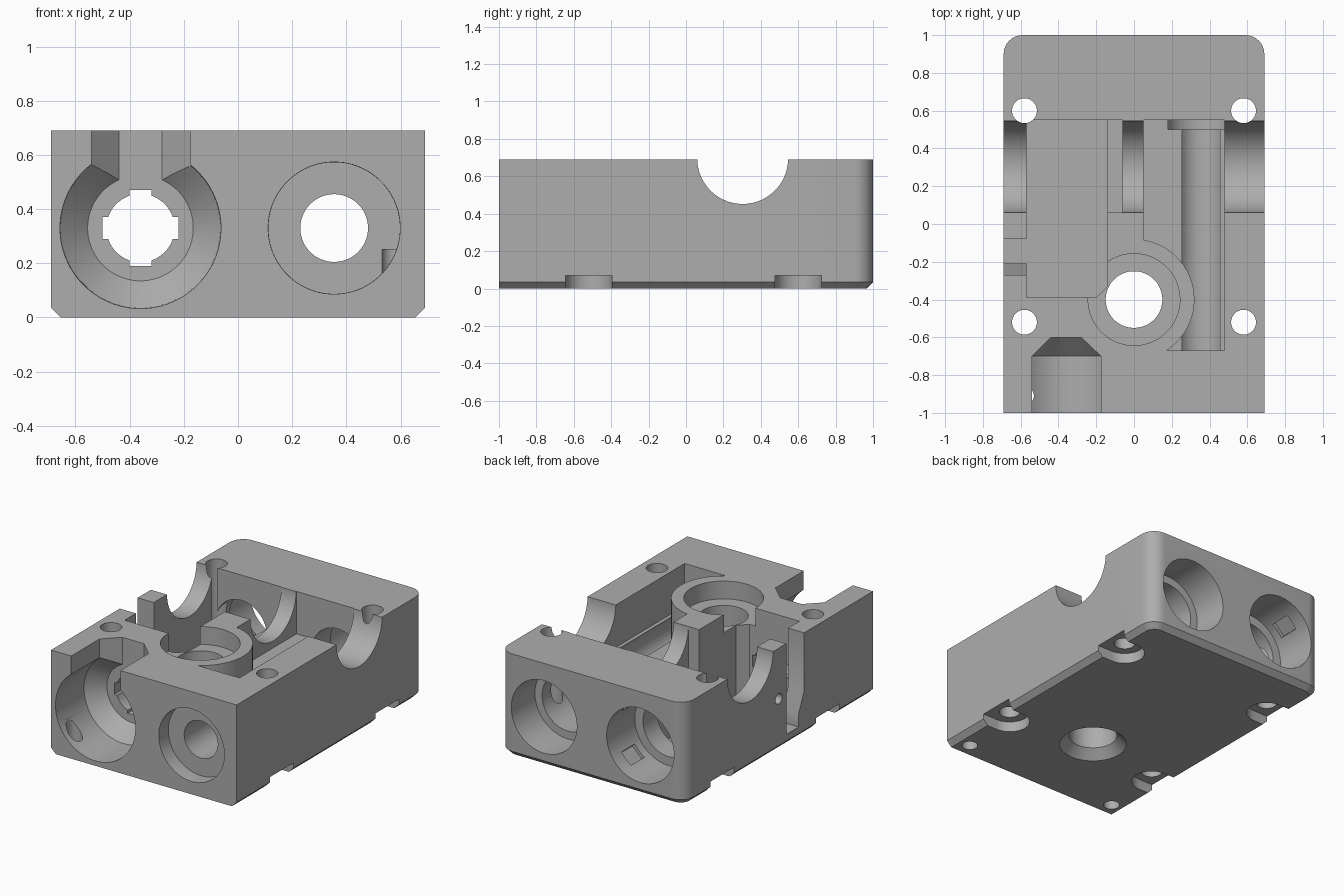
import bpy, bmesh, math
from mathutils import Matrix, Vector

if "Cube" in bpy.data.objects:
    bpy.data.objects.remove(bpy.data.objects["Cube"])

grey = bpy.data.materials.new("plain_grey")
grey.diffuse_color = (0.42, 0.42, 0.42, 1)
grey.use_nodes = True
grey.node_tree.nodes["Principled BSDF"].inputs["Base Color"].default_value = grey.diffuse_color


def loft(name, rings):
    """Closed solid through rings of equal point count."""
    bm = bmesh.new()
    loops = [[bm.verts.new(p) for p in r] for r in rings]
    n = len(loops[0])
    for a, b in zip(loops, loops[1:]):
        for i in range(n):
            bm.faces.new((a[i], a[(i + 1) % n], b[(i + 1) % n], b[i]))
    bm.faces.new(loops[0])
    bm.faces.new(loops[-1])
    bmesh.ops.recalc_face_normals(bm, faces=bm.faces)
    me = bpy.data.meshes.new(name)
    bm.to_mesh(me)
    bm.free()
    ob = bpy.data.objects.new(name, me)
    bpy.context.collection.objects.link(ob)
    return ob


def footprint(inset, z):
    """Plan outline: square front corners, rounded back corners."""
    w, back, r = 0.69 - inset, 1 - inset, 0.1 - inset
    pts = [(-w, -1, z), (w, -1, z)]
    for cx, start in ((w - r, 0), (r - w, 90)):
        for k in range(9):
            a = math.radians(start + k * 90 / 8)
            pts.append((cx + r * math.cos(a), back - r + r * math.sin(a), z))
    return pts


body = loft("housing_body", [footprint(0.035, 0), footprint(0, 0.035), footprint(0, 0.69)])
body.data.materials.append(grey)


def cut(cutter):
    m = body.modifiers.new("cut", 'BOOLEAN')
    m.operation, m.solver, m.object = 'DIFFERENCE', 'EXACT', cutter
    bpy.context.view_layer.objects.active = body
    bpy.ops.object.modifier_apply(modifier=m.name)
    bpy.data.objects.remove(cutter)


def turned(axis, centre, stations, n=64):
    """Cut a turned shape: stations are (position on axis, radius)."""
    rings = []
    for t, r in stations:
        ring = []
        for k in range(n):
            a = 2 * math.pi * (k + 0.5) / n
            u, v = centre[0] + r * math.cos(a), centre[1] + r * math.sin(a)
            ring.append({'x': (t, u, v), 'y': (u, t, v), 'z': (u, v, t)}[axis])
        rings.append(ring)
    cut(loft("cutter", rings))


def prism(points, z0, z1):
    cut(loft("cutter", [[(x, y, z) for x, y in points] for z in (z0, z1)]))


def box(x0, x1, y0, y1, z0, z1):
    prism([(x0, y0), (x1, y0), (x1, y1), (x0, y1)], z0, z1)


TOP = 0.8
LX, RX, BZ = -0.36, 0.355, 0.33   # bore centres

# left pocket, deep, with a clipped corner
prism([(-0.57, -0.39), (-0.2, -0.39), (-0.14, -0.33), (-0.14, 0.55), (-0.57, 0.55)], 0.08, TOP)
# shelf beside the middle web
box(-0.15, -0.06, 0.06, 0.55, 0.405, TOP)

# right pocket, wrapping around the round boss
arc = []
a0, a1 = math.atan2(0.316, 0.05), math.atan2(-0.27, 0.172)
for k in range(25):
    a = a0 + (a1 - a0) * k / 24
    arc.append((0.32 * math.cos(a), -0.4 + 0.32 * math.sin(a)))
prism([(0.05, 0.55)] + arc + [(0.48, -0.67), (0.48, 0.55)], 0.405, TOP)

# cross trough over side walls and web
turned('x', (0.303, 0.695), [(-0.8, 0.243), (0.8, 0.243)])

# slot in left wall, with one sloping side
cut(loft("cutter", [[(x, y, z) for y, z in
    ((-0.21, 0.08), (-0.08, 0.08), (-0.08, TOP), (-0.27, TOP), (-0.27, 0.3), (-0.21, 0.17))]
    for x in (-0.8, -0.56)]))
turned('x', (0.0, 0.35), [(-0.8, 0.035), (-0.5, 0.035)], 24)

# left bore: front socket with cone, tapering slot above it
turned('y', (LX, BZ), [(-1.1, 0.3), (-0.99, 0.297), (-0.7, 0.295), (-0.6, 0.195)])
prism([(-0.54, -1.1), (-0.175, -1.1), (-0.175, -0.7), (-0.28, -0.6), (-0.44, -0.6), (-0.54, -0.7)], BZ, TOP)
# keyed opening between socket and pocket
turned('y', (LX, BZ), [(-0.65, 0.126), (-0.3, 0.126)])
box(LX - 0.04, LX + 0.04, -0.65, -0.3, BZ - 0.14, BZ + 0.14)
box(LX - 0.14, LX + 0.14, -0.65, -0.3, BZ - 0.04, BZ + 0.04)
# left bore at the back, stepped, with key grooves
turned('y', (LX, BZ), [(1.1, 0.25), (0.7, 0.25)])
turned('y', (LX, BZ), [(0.8, 0.19), (0.5, 0.19)])
for k in range(4):
    rot = Matrix.Rotation(math.radians(45 + 90 * k), 3, 'Y')
    rings = []
    for y in (0.76, 0.9):
        rings.append([Vector((LX, y, BZ)) + rot @ Vector((u, 0, v))
                      for u, v in ((-0.05, 0.2), (0.05, 0.2), (0.05, 0.27), (-0.05, 0.27))])
    cut(loft("cutter", rings))

# right bore: front recess, narrow run, wide stepped back
turned('y', (RX, BZ), [(-1.1, 0.25), (-0.985, 0.243), (-0.9, 0.243)])
turned('y', (RX, BZ), [(-0.95, 0.125), (0.6, 0.125)])
turned('y', (RX, BZ), [(1.1, 0.25), (0.985, 0.243), (0.75, 0.243)])
turned('y', (RX, BZ), [(0.8, 0.19), (0.5, 0.19)])

# vertical centre hole with top counterbore and bottom chamfer
turned('z', (0, -0.4), [(0.57, 0.243), (TOP, 0.243)])
turned('z', (0, -0.4), [(-0.05, 0.26), (0.06, 0.15), (TOP, 0.15)])

# bolt holes, with side-open foot recesses, and front pin holes
for s in (-1, 1):
    x = 0.58 * s
    for y in (-0.52, 0.6):
        turned('z', (x, y), [(-0.1, 0.066), (TOP, 0.066)], 32)
        pts = [(0.8 * s, y + 0.125)]
        for k in range(17):
            a = math.pi / 2 + math.pi * k / 16
            pts.append((x + s * 0.125 * math.cos(a), y + 0.125 * math.sin(a)))
        pts.append((0.8 * s, y - 0.125))
        prism(pts, -0.1, 0.07)
    turned('z', (x, -0.91), [(-0.1, 0.05), (0.25, 0.05)], 24)

bpy.ops.object.select_all(action='DESELECT')
body.select_set(True)
bpy.context.view_layer.objects.active = body
bpy.ops.object.shade_smooth_by_angle(angle=math.radians(25))
